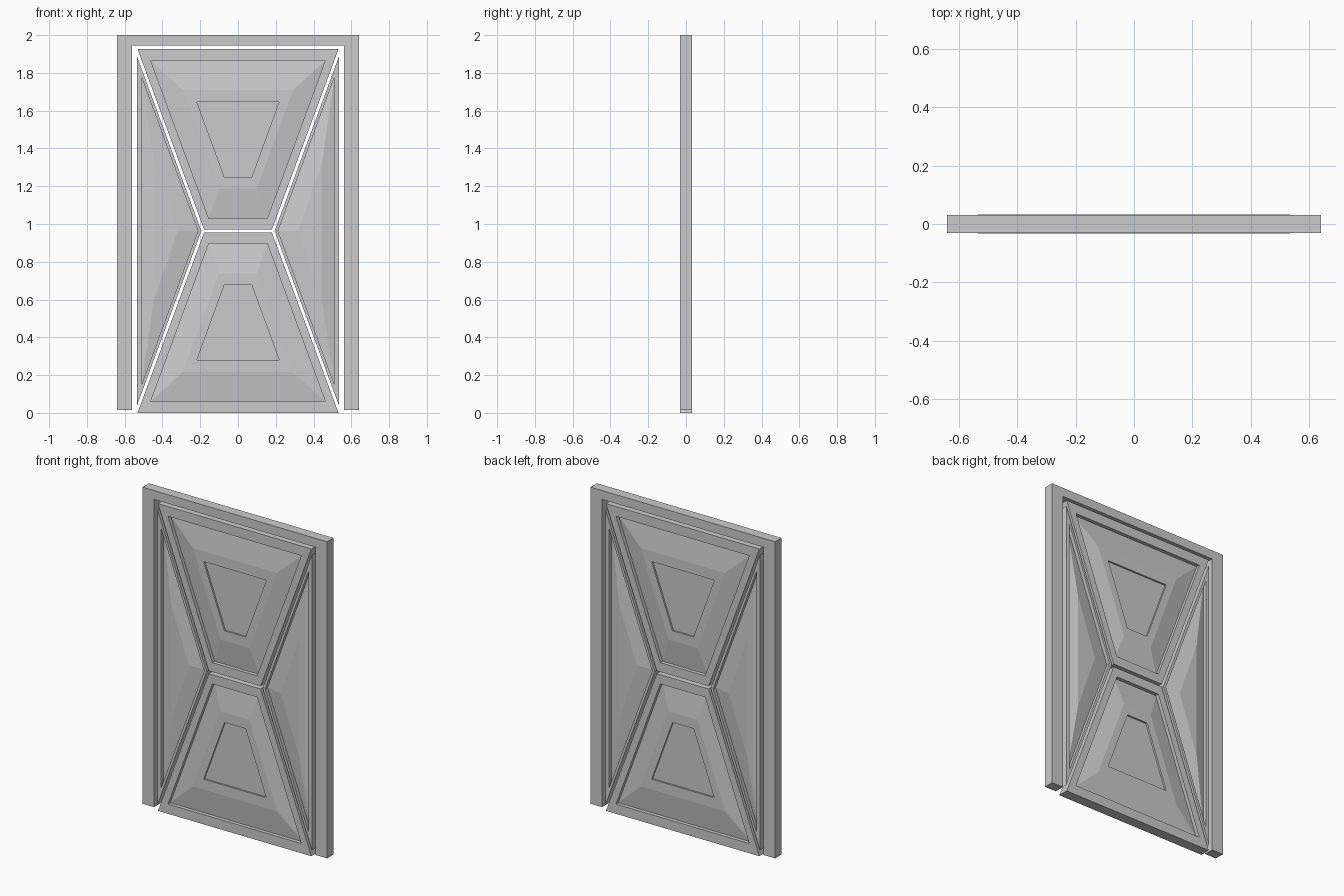
import bpy
import bmesh

cube = bpy.data.objects.get("Cube")
if cube:
    bpy.data.objects.remove(cube, do_unlink=True)

# Single painted grey
grey = bpy.data.materials.new("door_grey")
grey.use_nodes = True
colour = (0.6, 0.6, 0.6, 1.0)
grey.diffuse_color = colour
grey.node_tree.nodes["Principled BSDF"].inputs["Base Color"].default_value = colour

MID = 1.926  # top and bottom panels mirror: z -> MID - z


def loft(name, rings):
    """Closed solid from (outline, depth) rings, centre to rim, mirrored front to back."""
    layers = [(pts, -d) for pts, d in rings]
    layers += [(pts, d) for pts, d in reversed(rings)]
    bm = bmesh.new()
    loops = [[bm.verts.new((x, y, z)) for x, z in pts] for pts, y in layers]
    for a, b in zip(loops, loops[1:]):
        n = len(a)
        for i in range(n):
            j = (i + 1) % n
            bm.faces.new((a[i], a[j], b[j], b[i]))
    bm.faces.new(loops[0])
    bm.faces.new(loops[-1])
    bmesh.ops.recalc_face_normals(bm, faces=bm.faces[:])
    mesh = bpy.data.meshes.new(name)
    bm.to_mesh(mesh)
    bm.free()
    mesh.materials.append(grey)
    obj = bpy.data.objects.new(name, mesh)
    bpy.context.collection.objects.link(obj)
    return obj


def trapezoid(top, half_top, bottom, half_bottom, flip):
    pts = [(-half_top, top), (half_top, top), (half_bottom, bottom), (-half_bottom, bottom)]
    return [(x, MID - z) for x, z in pts] if flip else pts


def triangle(x_base, half_height, x_apex, side):
    c = MID / 2
    return [(side * x_base, c + half_height), (side * x_apex, c), (side * x_base, c - half_height)]


RIM, GROOVE, FIELD, INSET = 0.033, 0.010, 0.030, 0.019

# Upper and lower raised panels: rim, groove, sloped border, sunk centre
for name, flip in (("upper_panel", False), ("lower_panel", True)):
    rim = trapezoid(1.926, 0.532, 0.972, 0.18, flip)
    groove = trapezoid(1.865, 0.462, 1.03, 0.155, flip)
    field = trapezoid(1.71, 0.292, 1.188, 0.10, flip)
    inset = trapezoid(1.645, 0.217, 1.25, 0.073, flip)
    loft(name, [(inset, INSET), (inset, FIELD), (field, FIELD),
                (groove, GROOVE), (groove, RIM), (rim, RIM)])

# Triangular side panels
for name, side in (("left_panel", 1), ("right_panel", -1)):
    rim = triangle(0.535, 0.925, 0.194, side)
    groove = triangle(0.511, 0.815, 0.212, side)
    field = triangle(0.445, 0.365, 0.318, side)
    loft(name, [(field, FIELD), (groove, GROOVE), (groove, RIM), (rim, RIM)])

# Surrounding frame: two jambs and a head in one piece
outline = [(-0.64, 0.015), (-0.64, 2.0), (0.64, 2.0), (0.64, 0.015),
           (0.56, 0.015), (0.56, 1.944), (-0.56, 1.944), (-0.56, 0.015)]
loft("door_frame", [(outline, 0.0315)])
